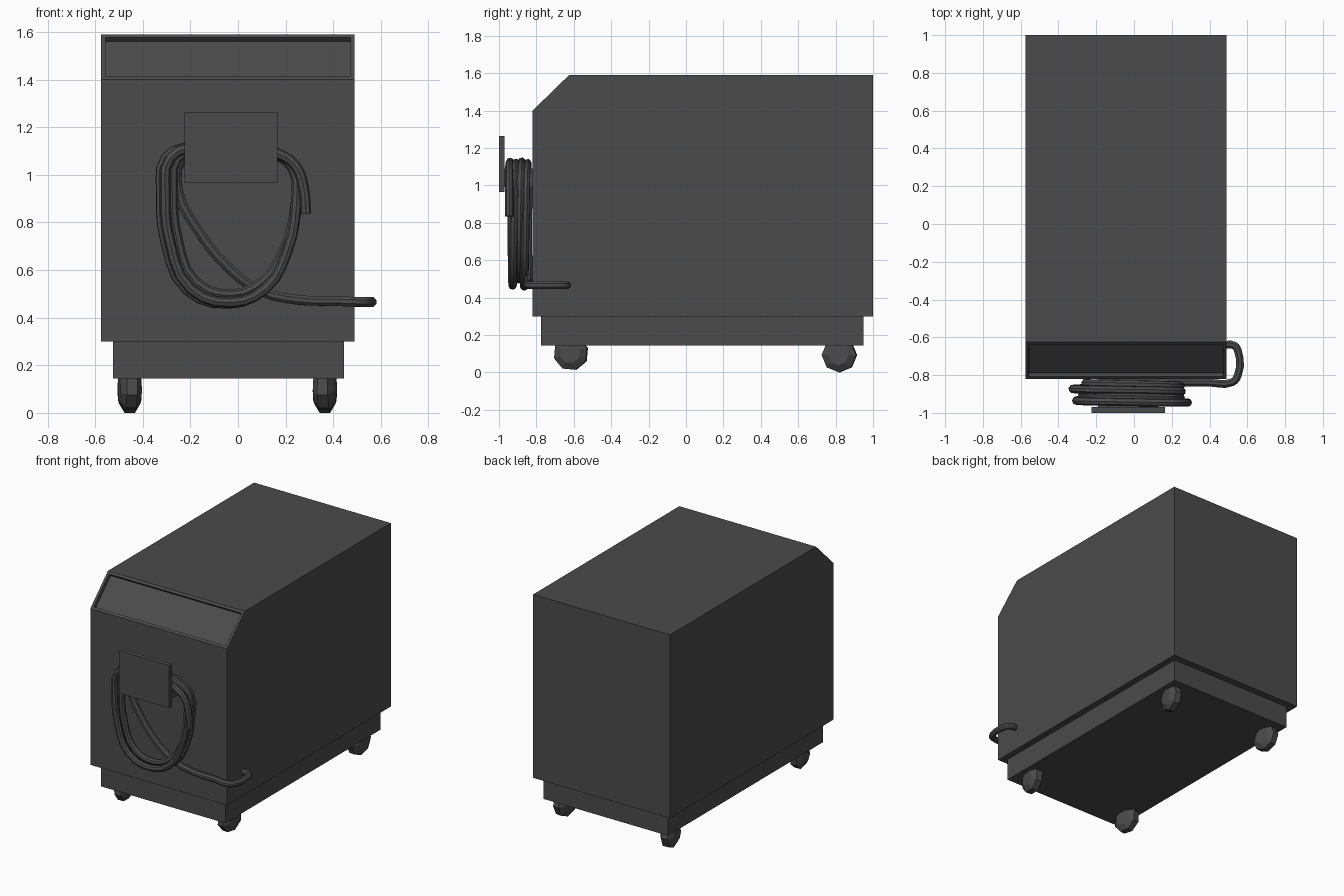
import bpy, bmesh, math
from mathutils import Vector, Matrix

if "Cube" in bpy.data.objects:
    bpy.data.objects.remove(bpy.data.objects["Cube"])

dark = bpy.data.materials.new("dark_grey")
dark.diffuse_color = (0.07, 0.07, 0.07, 1)
dark.use_nodes = True
dark.node_tree.nodes["Principled BSDF"].inputs["Base Color"].default_value = dark.diffuse_color


def add_object(name, bm):
    bmesh.ops.recalc_face_normals(bm, faces=bm.faces)
    mesh = bpy.data.meshes.new(name)
    bm.to_mesh(mesh)
    bm.free()
    mesh.materials.append(dark)
    ob = bpy.data.objects.new(name, mesh)
    bpy.context.collection.objects.link(ob)
    return ob


def box(name, lo, hi):
    lo, hi = Vector(lo), Vector(hi)
    bm = bmesh.new()
    bmesh.ops.create_cube(bm, size=1, matrix=Matrix.Translation((lo + hi) / 2)
                          @ Matrix.Diagonal((*(hi - lo), 1)))
    return add_object(name, bm)


# Cabinet: side profile extruded across x, with a recessed sloping panel
bm = bmesh.new()
profile = [(-0.82, 0.30), (1.0, 0.30), (1.0, 1.59), (-0.625, 1.59), (-0.82, 1.40)]
side = bm.faces.new([bm.verts.new((-0.575, y, z)) for y, z in profile])
ext = bmesh.ops.extrude_face_region(bm, geom=[side], use_keep_orig=True)["geom"]
bmesh.ops.translate(bm, vec=(1.065, 0, 0),
                    verts=[v for v in ext if isinstance(v, bmesh.types.BMVert)])
bmesh.ops.recalc_face_normals(bm, faces=bm.faces)
slope = [f for f in bm.faces if f.normal.y < -0.5 and f.normal.z > 0.5]
bmesh.ops.inset_individual(bm, faces=slope, thickness=0.025, depth=0)
bmesh.ops.inset_individual(bm, faces=slope, thickness=0.0005, depth=-0.025)
add_object("cabinet", bm)

# Plinth under the cabinet
box("plinth", (-0.525, -0.775, 0.145), (0.445, 0.95, 0.302))

# Cable hanger: peg and retaining plate
box("hanger_peg", (-0.19, -0.975, 0.99), (0.13, -0.815, 1.09))
box("hanger_plate", (-0.225, -1.0, 0.965), (0.165, -0.97, 1.265))


# Casters: chunky eight-sided wheels with tapered flanks
def caster(name, x, y, z, spin, swivel):
    bm = bmesh.new()
    rings = []
    for off, r in [(-0.045, 0.055), (-0.022, 0.093), (0.022, 0.093), (0.045, 0.055)]:
        rings.append([bm.verts.new((off, r * math.cos(a), r * math.sin(a)))
                      for a in (spin + i * math.tau / 8 for i in range(8))])
    for a, b in zip(rings, rings[1:]):
        for i in range(8):
            j = (i + 1) % 8
            bm.faces.new((a[i], a[j], b[j], b[i]))
    bm.faces.new(rings[0])
    bm.faces.new(rings[-1])
    ob = add_object(name, bm)
    ob.location = (x, y, z)
    ob.rotation_euler = (0, 0, swivel)


for label, x, swivel in [("left", -0.455, 0.12), ("right", 0.365, -0.12)]:
    caster("front_caster_" + label, x, -0.615, 0.103, 0.3, swivel)
    caster("rear_caster_" + label, x, 0.82, 0.093, 0.0, swivel)

# Cable: loose end, four hanging turns, then a tail plugged into the side
outline = [(0.15, 1.09), (0.0, 1.115), (-0.16, 1.115), (-0.27, 1.07), (-0.29, 0.93),
           (-0.27, 0.72), (-0.19, 0.54), (-0.03, 0.485), (0.11, 0.54),
           (0.20, 0.68), (0.245, 0.88), (0.235, 1.03)]
turns = [(1.05, 1.04, 0.0), (0.94, 0.98, 0.0), (1.08, 1.05, -0.01), (0.90, 0.97, 0.01)]
path = [(0.285, -0.945, 0.835), (0.275, -0.945, 0.95), (0.24, -0.945, 1.04)]
n = len(outline)
for t, (sx, sz, dx) in enumerate(turns):
    for i, (x, z) in enumerate(outline):
        if t == len(turns) - 1 and i > 4:
            break
        # ease each turn's size into the next one
        f = max(0, (i - 8) / 4)
        nx, nz, nd = turns[min(t + 1, 3)]
        kx, kz, kd = sx + (nx - sx) * f, sz + (nz - sz) * f, dx + (nd - dx) * f
        y = -0.945 + 0.031 * (t + i / n)
        path.append((x * kx + kd, y, 1.09 + (z - 1.09) * kz + 0.03 * (kx - 0.94)))
path += [(-0.17, -0.845, 0.77), (-0.03, -0.842, 0.60), (0.10, -0.84, 0.51),
         (0.25, -0.84, 0.475), (0.40, -0.84, 0.47), (0.52, -0.838, 0.466),
         (0.55, -0.80, 0.466), (0.55, -0.67, 0.466), (0.53, -0.643, 0.466),
         (0.47, -0.64, 0.466)]

curve = bpy.data.curves.new("cable", "CURVE")
curve.dimensions = "3D"
curve.bevel_depth = 0.022
curve.bevel_resolution = 2
curve.resolution_u = 3
curve.use_fill_caps = True
spline = curve.splines.new("BEZIER")
spline.bezier_points.add(len(path) - 1)
for p, co in zip(spline.bezier_points, path):
    p.co = co
    p.handle_left_type = p.handle_right_type = "AUTO"
curve.materials.append(dark)
cable = bpy.data.objects.new("cable", curve)
bpy.context.collection.objects.link(cable)
bpy.context.view_layer.objects.active = cable
cable.select_set(True)
bpy.ops.object.convert(target="MESH")
bpy.ops.object.shade_smooth_by_angle(angle=math.radians(40))
